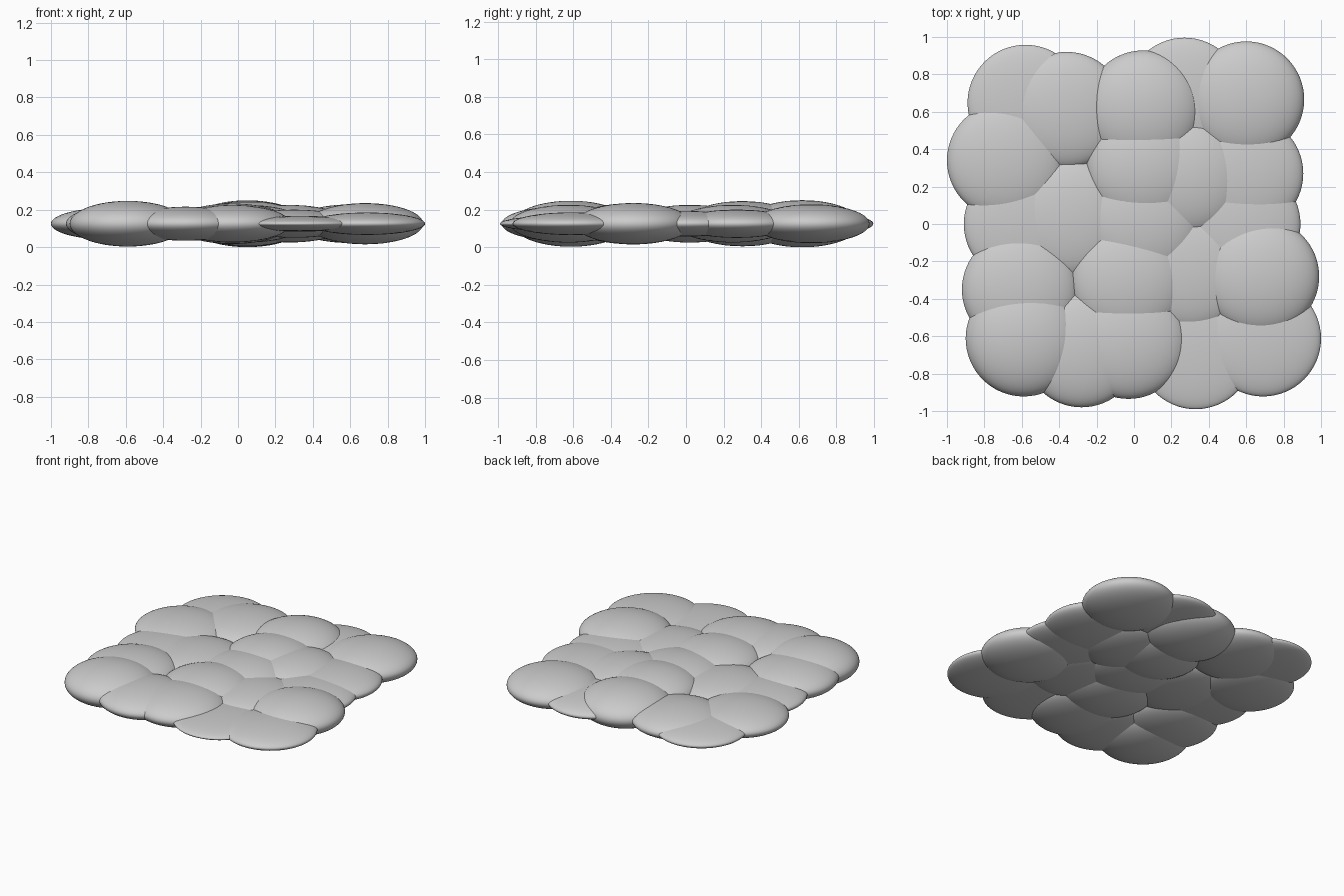
import bpy

if "Cube" in bpy.data.objects:
    bpy.data.objects.remove(bpy.data.objects["Cube"])

R = 0.31      # shared plan radius of every pebble
MID = 0.125   # all pebbles share one middle plane

# rows of flattened pebbles: (x, y, half height)
rows = {
    "front": [(-.59, -.612, .122), (-.28, -.67, .091), (-.03, -.625, .10),
              (.33, -.68, .042), (.69, -.612, .06)],
    "front_middle": [(-.61, -.35, .10), (-.03, -.30, .108),
                     (.30, -.25, .075), (.68, -.28, .11)],
    "middle": [(-.60, 0, .064), (-.34, .03, .078), (.05, .02, .10),
               (.58, 0, .068)],
    "back_middle": [(-.69, .34, .085), (.055, .30, .12), (.28, .25, .10),
                    (.595, .27, .075)],
    "back": [(-.58, .648, .056), (-.36, .61, .086), (.05, .618, .125),
             (.27, .686, .06), (.60, .666, .103)],
}


def pebble(name, x, y, h):
    bpy.ops.mesh.primitive_uv_sphere_add(segments=64, ring_count=32, radius=1,
                                         location=(x, y, MID))
    ob = bpy.context.object
    ob.name = name
    ob.scale = (R, R, h)
    bpy.ops.object.transform_apply(location=False, rotation=False, scale=True)
    bpy.ops.object.shade_smooth()


for row, cells in rows.items():
    for i, (x, y, h) in enumerate(cells, 1):
        pebble(f"{row}_pebble_{i}", x, y, h)
